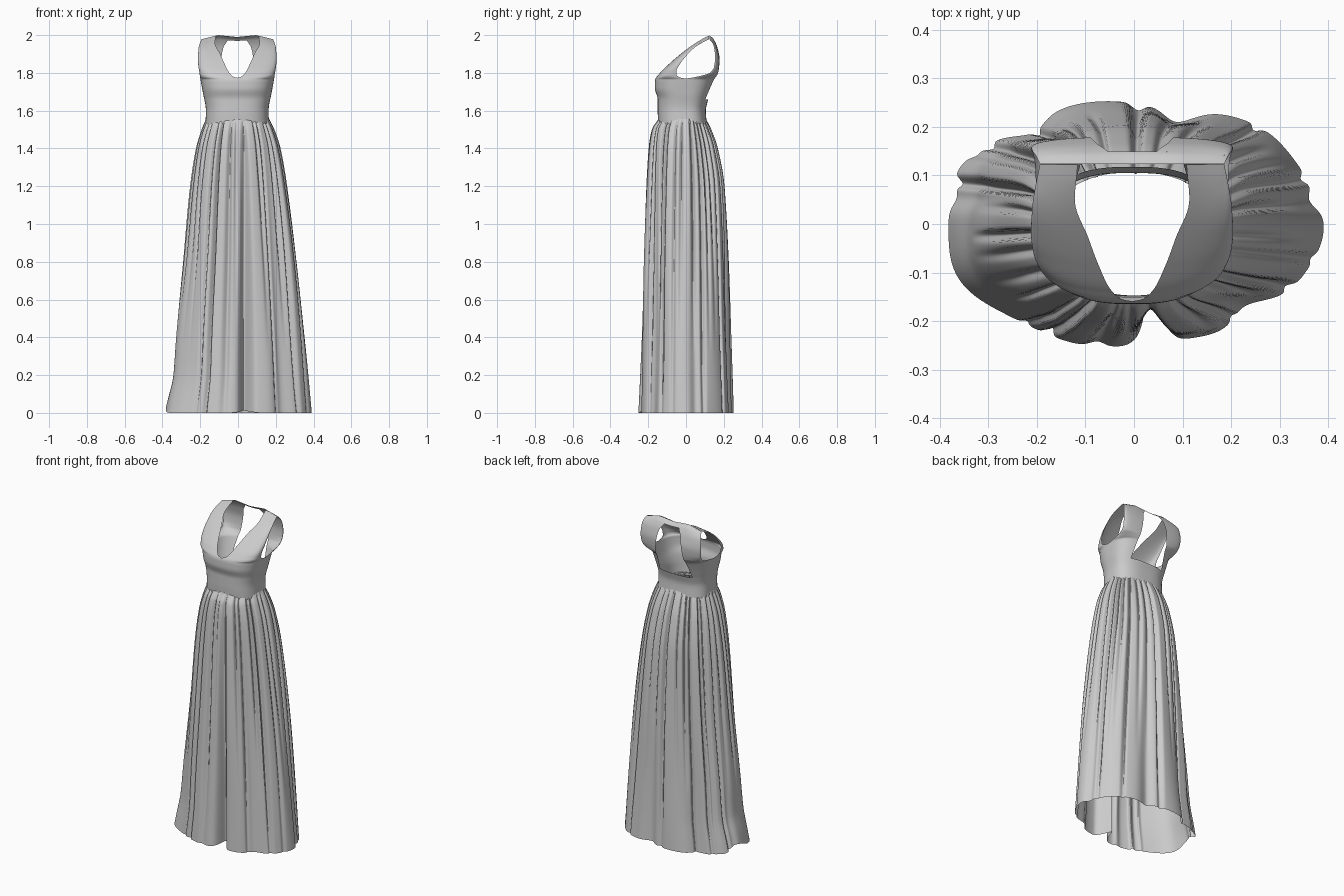
import bpy, bmesh, math, random

if "Cube" in bpy.data.objects:
    bpy.data.objects.remove(bpy.data.objects["Cube"])

random.seed(4)


def curve(*keys):
    """Smooth monotone interpolation through (z, value) pairs."""
    def f(z):
        if z <= keys[0][0]:
            return keys[0][1]
        if z >= keys[-1][0]:
            return keys[-1][1]
        slope = [(b[1] - a[1]) / (b[0] - a[0]) for a, b in zip(keys, keys[1:])]
        tan = [slope[0]] + [0 if a * b <= 0 else 2 * a * b / (a + b)
                            for a, b in zip(slope, slope[1:])] + [slope[-1]]
        i = next(k for k in range(len(slope)) if z <= keys[k + 1][0])
        h = keys[i + 1][0] - keys[i][0]
        u = (z - keys[i][0]) / h
        return (keys[i][1] * (1 + 2 * u) * (1 - u) ** 2 + tan[i] * h * u * (1 - u) ** 2
                + keys[i + 1][1] * u * u * (3 - 2 * u) - tan[i + 1] * h * u * u * (1 - u))
    return f


def add_grid(bm, rows, closed=False):
    vs = [[bm.verts.new(p) for p in r] for r in rows]
    n = len(rows[0])
    for a, b in zip(vs, vs[1:]):
        for j in range(n if closed else n - 1):
            k = (j + 1) % n
            bm.faces.new((a[j], a[k], b[k], b[j]))


def finish(bm, name):
    bmesh.ops.remove_doubles(bm, verts=bm.verts, dist=0.0003)
    bmesh.ops.recalc_face_normals(bm, faces=bm.faces)
    me = bpy.data.meshes.new(name)
    bm.to_mesh(me)
    bm.free()
    ob = bpy.data.objects.new(name, me)
    bpy.context.collection.objects.link(ob)
    for p in me.polygons:
        p.use_smooth = True
    return ob


# Bodice: half sections (width, front, back), armhole edges, neckline, back opening
width = curve((1.53, .168), (1.6, .166), (1.7, .183), (1.78, .197), (1.87, .208), (1.93, .205), (2, .19))
front = curve((1.53, -.147), (1.6, -.15), (1.66, -.15), (1.72, -.165), (1.76, -.164), (1.8, -.138),
              (1.85, -.088), (1.9, -.03), (1.95, .035), (1.985, .09), (2, .122))
back = curve((1.53, .11), (1.6, .105), (1.65, .115), (1.7, .132), (1.75, .152), (1.8, .172),
             (1.87, .179), (1.93, .168), (1.98, .146), (2, .124))
arm_front = curve((1.77, 0), (1.775, -.03), (1.79, -.05), (1.81, -.05), (1.85, -.03), (1.9, .01),
                  (1.95, .06), (1.98, .098), (2, .122))
arm_back = curve((1.77, 0), (1.778, .05), (1.8, .125), (1.83, .148), (1.88, .154), (1.95, .146), (2, .124))
neck = curve((1.774, 0), (1.78, .022), (1.8, .042), (1.85, .068), (1.9, .09), (1.96, .118), (2, .112))
E = 0.75  # boxiness of the section


def half_row(z, edge_x, yc, ye, n=28):
    w = width(z)
    t0 = math.asin((edge_x / w) ** (1 / E))
    row = []
    for i in range(n + 1):
        t = t0 + (math.pi / 2 - t0) * i / n
        x = w * math.sin(t) ** E
        y = yc + (ye - yc) * max(0, math.cos(t)) ** E
        k = max(0, (z - 1.9) / .1) ** 2
        drop = .022 * max(0, min(1, (x - .1) / .09)) + .01 * max(0, 1 - x / .1)
        row.append((x, y, z - k * drop))
    return row


def levels(a, b, n):
    return [a + (b - a) * i / n for i in range(n + 1)]


bm = bmesh.new()
fz = levels(1.53, 1.77, 24) + levels(1.772, 1.81, 16) + levels(1.817, 2, 28)
add_grid(bm, [half_row(z, neck(z), arm_front(z), front(z)) for z in fz])
KEY_LOW, KEY_TOP = 1.66, 1.975
opening = curve((KEY_LOW, .112), (1.8, .095), (1.93, .075), (KEY_TOP, .05))
for zs, cut in ((levels(1.53, KEY_LOW, 13), lambda z: 0),
                (levels(KEY_LOW, 1.77, 11) + levels(1.772, 1.81, 16) + levels(1.817, KEY_TOP, 24), opening),
                (levels(KEY_TOP, 2, 6), lambda z: 0)):
    add_grid(bm, [half_row(z, cut(z), arm_back(z), back(z)) for z in zs])
bodice = finish(bm, "bodice")
bodice.modifiers.new("mirror", 'MIRROR').merge_threshold = 0.0005
bodice.location.x = -.004

# Skirt: flaring oval with gathered folds
right = curve((0, .385), (.4, .35), (.8, .312), (1.2, .262), (1.4, .226), (1.5, .193), (1.555, .166))
left = curve((0, .388), (.06, .375), (.2, .345), (.4, .328), (.8, .288), (1.2, .252), (1.4, .222),
             (1.5, .193), (1.555, .17))
fore = curve((0, .25), (.4, .238), (.8, .228), (1.2, .213), (1.4, .2), (1.5, .183), (1.555, .147))
rear = curve((0, .25), (.4, .236), (.8, .226), (1.2, .206), (1.4, .17), (1.5, .135), (1.555, .107))
gather = curve((0, .5), (.3, .8), (1, 1), (1.4, .85), (1.53, .55), (1.555, 0))

FOLDS = 30
folds = []
for i in range(FOLDS):
    c = 2 * math.pi * (i + random.uniform(-.3, .3)) / FOLDS
    folds.append((c, random.uniform(.012, .035), random.uniform(.028, .05), random.uniform(0, 1)))
# Broad hem dents: angle from front, depth, spread
dents = [(.10, .085, .07), (.72, .045, .2), (2.9, .03, .12), (3.75, .025, .15), (1.75, .02, .1), (4.5, .015, .1)]


def gauss(t, c, s):
    d = (t - c + math.pi) % (2 * math.pi) - math.pi
    return math.exp(-(d / s) ** 2)


N = 560
angles = [2 * math.pi * j / N for j in range(N)]
dent_sum = [sum(d * gauss(t, c, s) for c, d, s in dents) for t in angles]
deep = [sum(d * gauss(t, c, s) for c, d, s, k in folds if k > .45) for t in angles]
short = [sum(d * gauss(t, c, s) for c, d, s, k in folds if k <= .45) for t in angles]
rows = []
for z in levels(0, .2, 12) + levels(.24, 1.4, 30) + levels(1.415, 1.555, 14):
    fade = max(0, min(1, (z - .3) / 1.0))
    spread = (1 - z / 1.555) ** .8
    row = []
    for j, t in enumerate(angles):
        s, c = math.sin(t), math.cos(t)
        x = (right(z) if s > 0 else left(z)) * math.copysign(abs(s) ** .93, s)
        y = -(fore(z) if c > 0 else rear(z)) * math.copysign(abs(c) ** .93, c)
        r = math.hypot(x, y)
        inset = gather(z) * (deep[j] + short[j] * fade) + dent_sum[j] * spread
        inset += .006 * math.sin(7 * t + 3 * z) * spread
        k = 1 - inset / r
        lift = (1 - min(1, z / .2)) * (.035 * gauss(t, 4.6, .25) + .012 * gauss(t, .1, .1))
        row.append((x * k, y * k, z + lift))
    rows.append(row)
bm = bmesh.new()
add_grid(bm, rows, closed=True)
finish(bm, "skirt")
